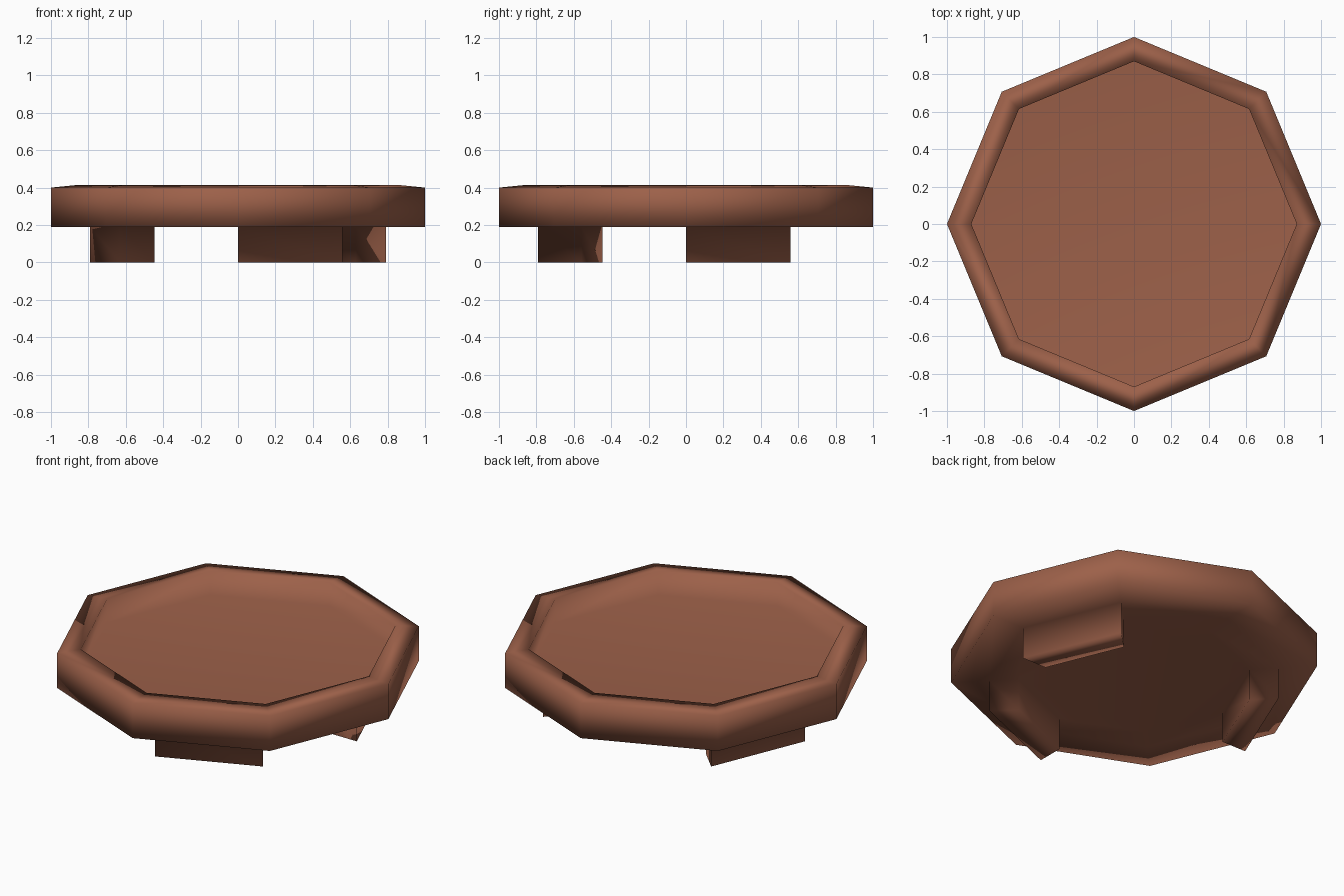
import bpy, bmesh, math

if "Cube" in bpy.data.objects:
    bpy.data.objects.remove(bpy.data.objects["Cube"])

clay = bpy.data.materials.new("terracotta brown")
clay.diffuse_color = (0.335, 0.118, 0.067, 1)
clay.use_nodes = True
clay.node_tree.nodes["Principled BSDF"].inputs["Base Color"].default_value = clay.diffuse_color


def point(r, step, z):
    a = math.radians(45 * step)
    return (r * math.cos(a), r * math.sin(a), z)


# eight-sided dish: underside rings, outer wall, sloped rim, inner wall, floor
bm = bmesh.new()
profile = [(0.63, 0.19), (0.79, 0.19), (1.0, 0.19), (1.0, 0.40), (0.87, 0.413), (0.87, 0.27)]
rings = [[bm.verts.new(point(r, i, z)) for i in range(8)] for r, z in profile]
bands = []
for lower, upper in zip(rings, rings[1:]):
    bands.append([bm.faces.new((lower[i], lower[(i + 1) % 8], upper[(i + 1) % 8], upper[i]))
                  for i in range(8)])
bm.faces.new(rings[0])
bm.faces.new(rings[-1])

# three feet pulled down out of the underside, each along one side
feet = [bands[0][i] for i in (0, 3, 6)]
for face in bmesh.ops.extrude_discrete_faces(bm, faces=feet)["faces"]:
    for v in face.verts:
        v.co.z = 0.0

bmesh.ops.recalc_face_normals(bm, faces=bm.faces)
for f in bm.faces:
    f.smooth = True
mesh = bpy.data.meshes.new("footed_dish")
bm.to_mesh(mesh)
bm.free()
mesh.materials.append(clay)
dish = bpy.data.objects.new("footed_dish", mesh)
bpy.context.collection.objects.link(dish)

# soft shading dominated by the large flat faces
weighted = dish.modifiers.new("soft shading", "WEIGHTED_NORMAL")
weighted.mode = "FACE_AREA"
